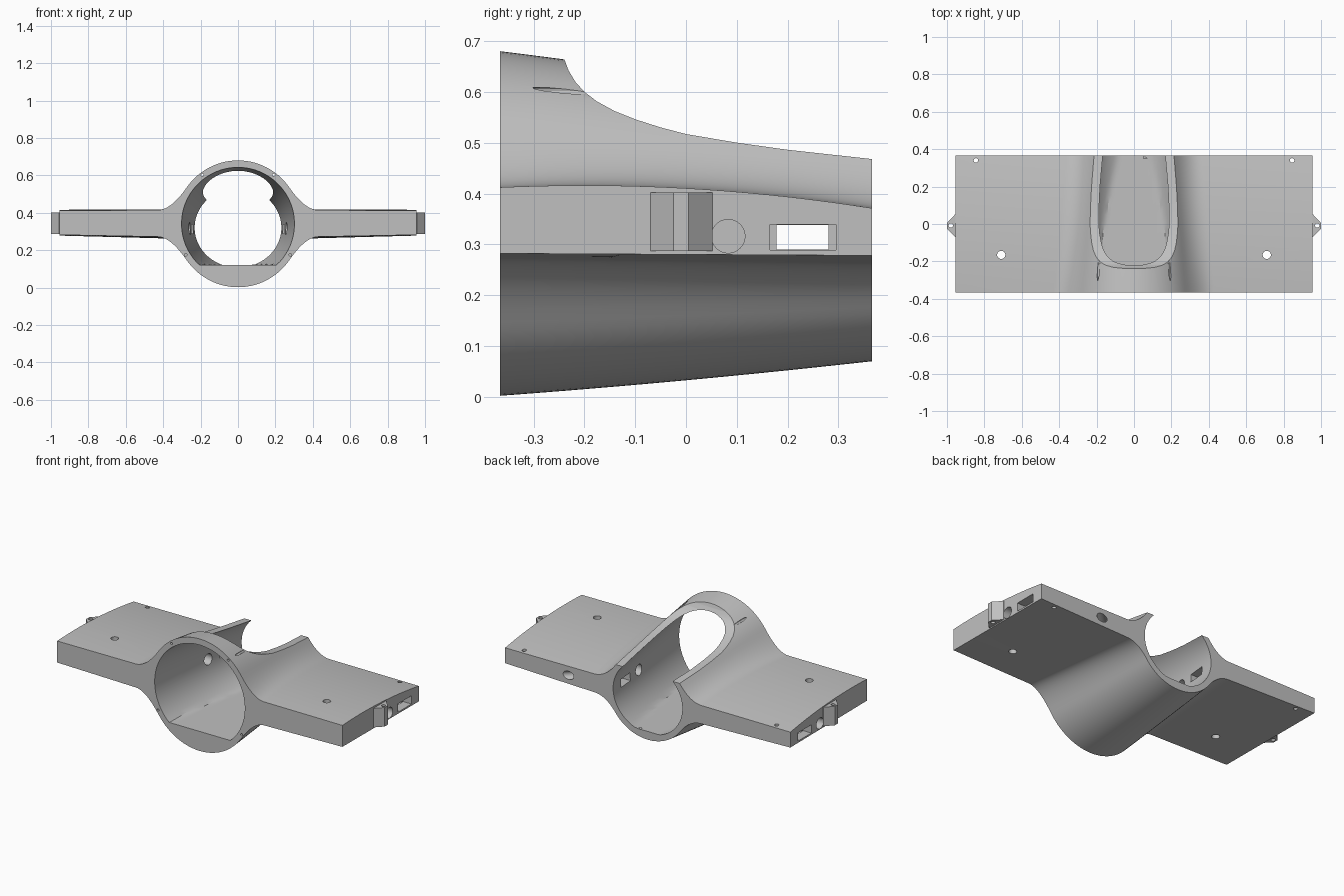
import bpy, bmesh, math
from mathutils import Vector

if "Cube" in bpy.data.objects:
    bpy.data.objects.remove(bpy.data.objects["Cube"])

FRONT, BACK, TIP = -0.366, 0.366, 0.955

grey = bpy.data.materials.new("light grey plastic")
grey.use_nodes = True
grey.diffuse_color = (0.53, 0.53, 0.53, 1)
grey.node_tree.nodes["Principled BSDF"].inputs["Base Color"].default_value = grey.diffuse_color


def loft(name, rings):
    """Closed solid through rings of equal point count."""
    bm = bmesh.new()
    rows = [[bm.verts.new(p) for p in ring] for ring in rings]
    n = len(rows[0])
    for a, b in zip(rows, rows[1:]):
        for i in range(n):
            j = (i + 1) % n
            bm.faces.new((a[i], a[j], b[j], b[i]))
    bm.faces.new(rows[0])
    bm.faces.new(rows[-1])
    bmesh.ops.recalc_face_normals(bm, faces=bm.faces)
    mesh = bpy.data.meshes.new(name)
    bm.to_mesh(mesh)
    bm.free()
    obj = bpy.data.objects.new(name, mesh)
    bpy.context.collection.objects.link(obj)
    mesh.materials.append(grey)
    return obj


def rod(start, end, radius, sides=32):
    start, end = Vector(start), Vector(end)
    turn = (end - start).to_track_quat('Z', 'Y')
    circle = [turn @ Vector((radius * math.cos(k * math.tau / sides),
                             radius * math.sin(k * math.tau / sides), 0)) for k in range(sides)]
    return loft("rod_cutter", [[p + c for c in circle] for p in (start, end)])


def block(x0, x1, y0, y1, z0, z1):
    return loft("block_cutter", [[(x, y0, z0), (x, y1, z0), (x, y1, z1), (x, y0, z1)]
                                 for x in (x0, x1)])


def cut(obj, cutter):
    cutter.hide_render = True
    mod = obj.modifiers.new("cut", 'BOOLEAN')
    mod.operation, mod.solver, mod.object = 'DIFFERENCE', 'EXACT', cutter
    bpy.context.view_layer.objects.active = obj
    bpy.ops.object.modifier_apply(modifier=mod.name)
    bpy.data.objects.remove(cutter)


def fuselage(y):
    """Centre height, half width and half height of the tube at y."""
    t = (y - FRONT) / (BACK - FRONT)
    bottom = 0.002 + 0.054 * t + 0.014 * t * t
    top = 0.68 - 0.09 * t - 0.02 * t * t
    return (top + bottom) / 2, 0.335 - 0.07 * t, (top - bottom) / 2, t


def half_side(zc, a, h, angle, x_end, z_root, z_tip, sign):
    """Tube arc from the centre line, a fillet, then the wing skin to its tip."""
    pts = []
    for k in range(15):
        th = math.pi / 2 + (angle - math.pi / 2) * k / 14
        pts.append(Vector((a * math.cos(th), zc + sign * h * math.sin(th))))
    p0 = pts[-1]
    slope = Vector((a * math.sin(angle), -sign * h * math.cos(angle)))
    p1 = p0 + slope * ((z_root - p0.y) / slope.y)
    p2 = Vector((x_end, z_root))
    for k in range(1, 11):
        u = k / 10
        pts.append(p0 * (1 - u) ** 2 + p1 * 2 * u * (1 - u) + p2 * u * u)
    pts.append(Vector((TIP, z_tip)))
    return pts


def outer_ring(y):
    zc, a, h, t = fuselage(y)
    wing_top = 0.418 - 0.14 * (y + 0.2) ** 2
    x_end = 0.43 - 0.07 * t
    angle = math.radians(35)
    upper = half_side(zc, a, h, angle, x_end, wing_top, wing_top - 0.002, 1)
    lower = half_side(zc, a, h, angle, x_end, 0.272 - 0.01 * t, 0.282 - 0.004 * t, -1)
    right = upper + lower[::-1]
    left = [Vector((-p.x, p.y)) for p in right[-2:0:-1]]
    return [(p.x, y, p.y) for p in right + left]


def inner_ring(y):
    zc, a, h, t = fuselage(y)
    return [((a - 0.033) * math.cos(th), y, max(0.12, zc + (h - 0.037) * math.sin(th)))
            for th in (math.tau * (k + 0.5) / 72 for k in range(72))]


# Centre wing section: tube and both wing stubs in one skin
steps = 18
body = loft("wing_centre_section",
            [outer_ring(FRONT + (BACK - FRONT) * k / steps) for k in range(steps + 1)])

# Hollow tube with a flat floor
cut(body, loft("bore_cutter", [inner_ring(-0.45 + 0.9 * k / steps) for k in range(steps + 1)]))

# Swept opening over the rear of the tube
sweep = [(-0.24, 0.666), (-0.231, 0.642), (-0.218, 0.62), (-0.2, 0.6), (-0.175, 0.581),
         (-0.14, 0.562), (-0.1, 0.546), (-0.05, 0.53), (0, 0.517), (0.1, 0.5),
         (0.2, 0.486), (0.3, 0.475), (0.4, 0.464)]
outline = [(-0.25, 0.8)] + [(-0.244, 0.69)] + sweep + [(0.4, 0.8)]
cut(body, loft("opening_cutter", [[(x, y, z) for y, z in outline] for x in (-0.34, 0.34)]))

for s in (-1, 1):
    # Vertical bolt holes
    cut(body, rod((s * 0.71, -0.165, 0.2), (s * 0.71, -0.165, 0.5), 0.022))
    cut(body, rod((s * 0.845, 0.34, 0.2), (s * 0.845, 0.34, 0.5), 0.012))
    # Spar hole at the tip and its inner end in the tube wall
    cut(body, rod((s * 0.6, 0.083, 0.316), (s * 1.1, 0.083, 0.316), 0.033))
    cut(body, rod((s * 0.15, 0.083, 0.316), (s * 0.42, 0.083, 0.316), 0.033))
    # Cable slot through the wing, wider at the tip
    cut(body, block(s * 0.15, s * 1.1, 0.178, 0.28, 0.29, 0.338))
    cut(body, block(s * 0.9, s * 1.1, 0.165, 0.295, 0.289, 0.339))
    # Pin holes in the front rim
    cut(body, rod((s * 0.19, -0.45, 0.602), (s * 0.19, -0.15, 0.602), 0.007, 12))
    cut(body, rod((s * 0.28, -0.45, 0.175), (s * 0.28, -0.32, 0.175), 0.007, 12))

# Slanted cable exit on the rear edge of the left wing
cut(body, rod((0.28, 0.115, 0.318), (0.61, 0.445, 0.318), 0.025))

# Tip lugs with a vertical pin hole
parts = [body]
for s, side in ((1, "left"), (-1, "right")):
    plan = [(0.95, -0.07), (0.956, -0.07), (1.0, -0.025), (1.0, 0.005), (0.956, 0.052), (0.95, 0.052)]
    lug = loft(side + "_tip_lug", [[(s * x, y, z) for x, y in plan] for z in (0.287, 0.402)])
    cut(lug, rod((s * 0.98, -0.008, 0.2), (s * 0.98, -0.008, 0.5), 0.012, 20))
    parts.append(lug)

# Smooth skins with crisp edges
bpy.ops.object.select_all(action='DESELECT')
for part in parts:
    part.select_set(True)
bpy.context.view_layer.objects.active = body
bpy.ops.object.shade_smooth_by_angle(angle=math.radians(25))
